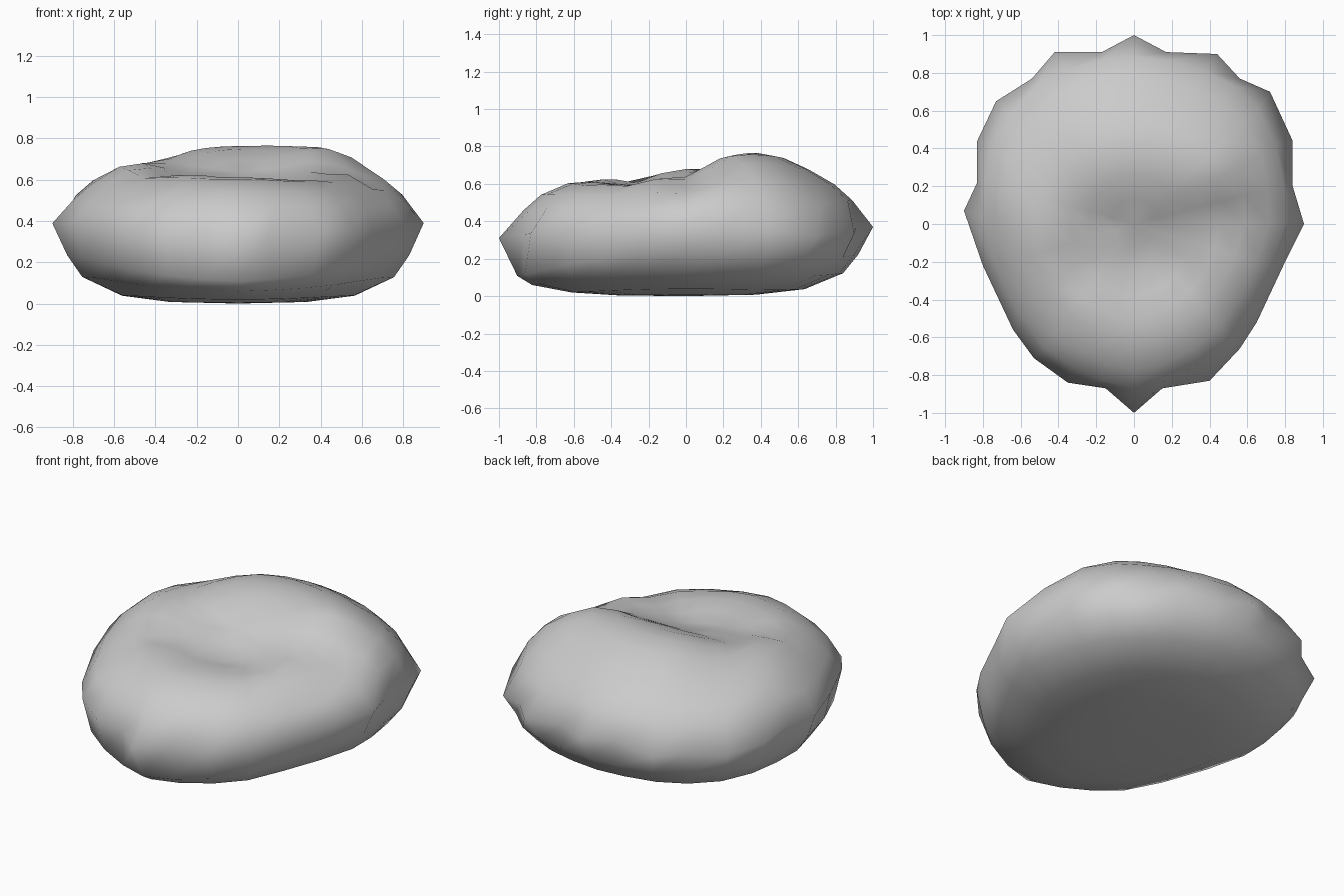
import bpy, bmesh, math

if "Cube" in bpy.data.objects:
    bpy.data.objects.remove(bpy.data.objects["Cube"])

# Widest outline of the boulder, seen from above
OUTLINE = [(.90, 0), (.84, .2), (.84, .44), (.72, .70), (.56, .77), (.44, .90), (.17, .91),
           (0, 1), (-.17, .91), (-.42, .91), (-.54, .77), (-.73, .65), (-.83, .44), (-.83, .22),
           (-.90, .07), (-.80, -.22), (-.64, -.56), (-.53, -.71), (-.35, -.84), (-.15, -.87),
           (0, -1), (.15, -.87), (.40, -.83), (.56, -.66), (.65, -.52), (.80, -.2)]
# Ring scale and height fraction, below and above the widest ring
LOWER = [(.40, .02), (.68, .10), (.88, .33), (.965, .60)]
UPPER = [(.93, .42), (.83, .66), (.70, .87), (.56, .97), (.42, 1), (.28, 1), (.14, 1)]
# Height of the top along y
CREST = [(-1, .64), (-.7, .66), (-.5, .62), (-.25, .59), (0, .64), (.2, .735),
         (.33, .765), (.45, .765), (.65, .725), (1, .70)]
# Lumps and hollows on the top: x, y, height, radius
LUMPS = [(-.55, -.08, .09, .18), (-.52, .38, -.08, .26), (.42, .22, .02, .12),
         (.58, .08, -.06, .12), (.60, -.24, .05, .14), (.12, -.18, -.03, .16),
         (-.45, -.53, -.04, .08), (-.30, -.46, .04, .13), (.50, -.12, .04, .08),
         (.63, -.42, -.04, .07), (.45, -.45, .03, .12), (-.52, -.33, .04, .13)]


def crest(y):
    for (a, p), (b, q) in zip(CREST, CREST[1:]):
        if y <= b:
            return p + (q - p) * max(0, y - a) / (b - a)
    return CREST[-1][1]


def lump(x, y):
    return sum(h * math.exp(-((x - a) ** 2 + (y - b) ** 2) / r ** 2) for a, b, h, r in LUMPS)


def belt(x, y):
    # the front and the back corners sit lower
    return .39 - (.08 * y * y if y < 0 else .02 * y * y + .24 * x * x * y * y)


def soften(points):
    n = len(points)
    return [tuple((points[i - 1][k] + 2 * points[i][k] + points[(i + 1) % n][k]) / 4
                  for k in (0, 1)) for i in range(n)]


bm = bmesh.new()
soft = soften(OUTLINE)
softer = soften(soften(soft))


def ring(scale, frac, kind):
    verts = []
    base = OUTLINE if kind == 'belt' else (soft if scale > .8 else softer)
    for px, py in base:
        x, y = px * scale, py * scale
        e = belt(px, py)
        if kind == 'belt':
            z = e
        elif kind == 'lower':
            # the front bulges lower than the other sides
            z = e * frac * (1 - .5 * max(0, -py) ** 2)
        else:
            z = e + frac * (crest(y) - e) + frac * lump(x, y)
        verts.append(bm.verts.new((x, y, z)))
    return verts


# Boulder skin from stacked rings
rings = [ring(s, f, 'lower') for s, f in LOWER] + [ring(1, 0, 'belt')]
rings += [ring(s, f, 'upper') for s, f in UPPER]
n = len(OUTLINE)
for a, b in zip(rings, rings[1:]):
    for i in range(n):
        j = (i + 1) % n
        bm.faces.new((a[i], a[j], b[j], b[i]))
bottom = bm.verts.new((0, 0, 0))
top = bm.verts.new((0, 0, crest(0) + lump(0, 0)))
for i in range(n):
    j = (i + 1) % n
    bm.faces.new((bottom, rings[0][j], rings[0][i]))
    bm.faces.new((top, rings[-1][i], rings[-1][j]))
bmesh.ops.recalc_face_normals(bm, faces=bm.faces)
for f in bm.faces:
    f.smooth = True

mesh = bpy.data.meshes.new("boulder")
bm.to_mesh(mesh)
bm.free()
boulder = bpy.data.objects.new("boulder", mesh)
bpy.context.collection.objects.link(boulder)
